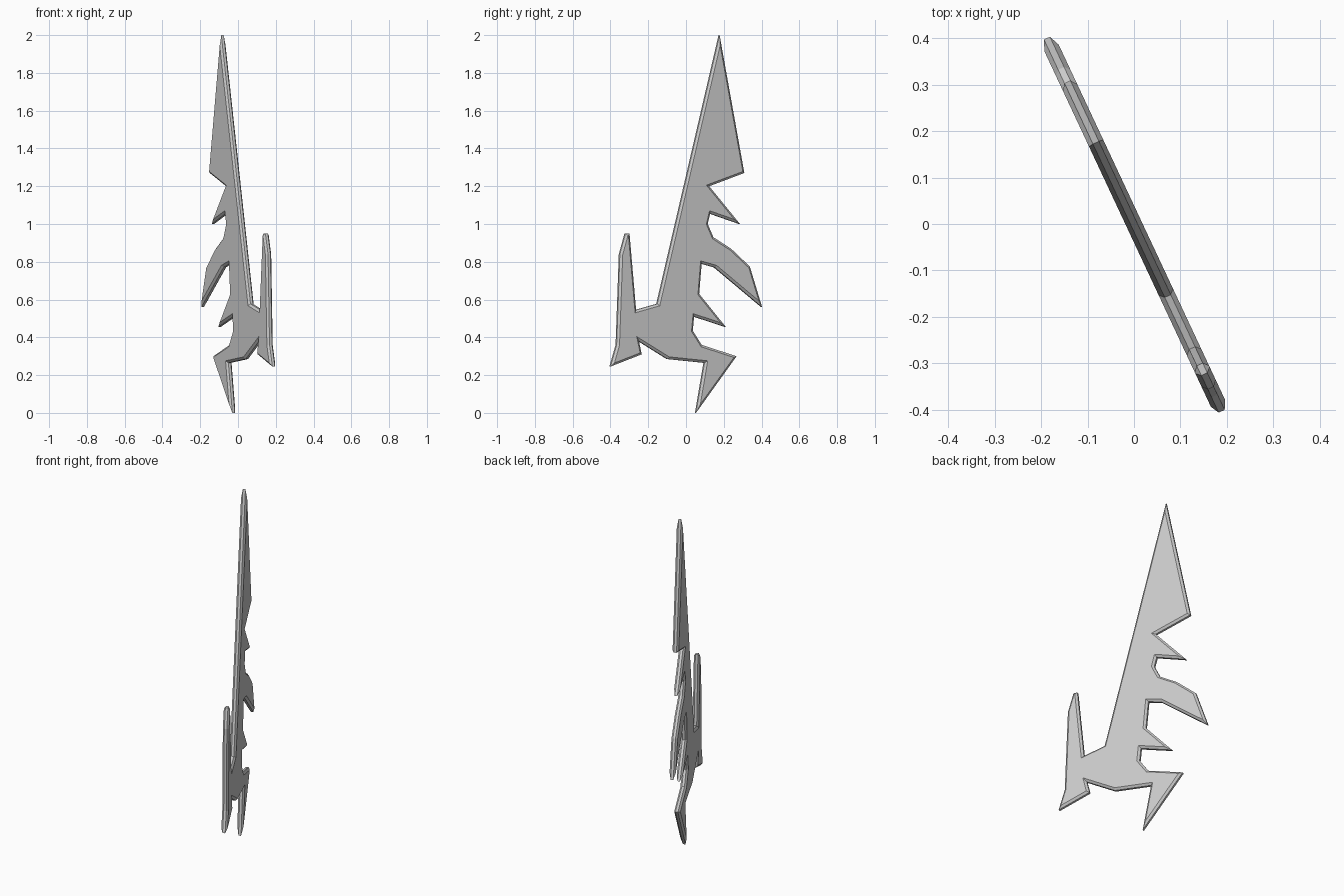
import bpy, bmesh, math
from mathutils import Matrix

if "Cube" in bpy.data.objects:
    bpy.data.objects.remove(bpy.data.objects["Cube"])

ANGLE = math.radians(25.1)   # the flat blade stands turned about z
RIM, HALF, BEVEL = 0.007, 0.017, 0.012

# Silhouette as seen from the right (y, z), section by section
sword_tip = [(-0.155, 0.577), (0.175, 2.0), (0.306, 1.27), (0.12, 1.20)]
upper_barb = [(0.283, 1.00), (0.125, 1.055), (0.112, 1.0), (0.142, 0.93)]
hooked_barb = [(0.235, 0.87), (0.335, 0.775), (0.40, 0.56), (0.15, 0.77), (0.08, 0.79)]
lower_barb = [(0.067, 0.63), (0.208, 0.455), (0.04, 0.51), (0.033, 0.435), (0.08, 0.36)]
pommel_spike = [(0.265, 0.30), (0.05, 0.0), (0.095, 0.265), (-0.10, 0.285)]
grip_guard = [(-0.252, 0.38), (-0.237, 0.31), (-0.403, 0.245), (-0.37, 0.36),
              (-0.353, 0.84), (-0.323, 0.95), (-0.302, 0.95), (-0.267, 0.545)]
outline = sword_tip + upper_barb + hooked_barb + lower_barb + pommel_spike + grip_guard
outline.reverse()

# Thin slab following the silhouette
bm = bmesh.new()
c = math.cos(ANGLE)
back = bm.faces.new([bm.verts.new((y / c, z, -RIM)) for y, z in outline])
ext = bmesh.ops.extrude_face_region(bm, geom=[back], use_keep_orig=True)
front = next(g for g in ext['geom'] if isinstance(g, bmesh.types.BMFace))
for v in front.verts:
    v.co.z = RIM
bmesh.ops.recalc_face_normals(bm, faces=bm.faces[:])

# Sharpened edges: inset both broad faces and push them outward
for face, level in ((back, -HALF), (front, HALF)):
    bmesh.ops.inset_region(bm, faces=[face], thickness=BEVEL, use_even_offset=True)
    for v in face.verts:
        v.co.z = level
bmesh.ops.triangulate(bm, faces=[back, front])

# Stand the slab upright in its turned plane
s = math.sin(ANGLE)
bm.transform(Matrix(((-s, 0, c, 0), (c, 0, s, 0), (0, 1, 0, 0), (0, 0, 0, 1))))
bmesh.ops.recalc_face_normals(bm, faces=bm.faces[:])

mesh = bpy.data.meshes.new("barbed_blade")
bm.to_mesh(mesh)
bm.free()
bpy.context.collection.objects.link(bpy.data.objects.new("barbed_blade", mesh))
